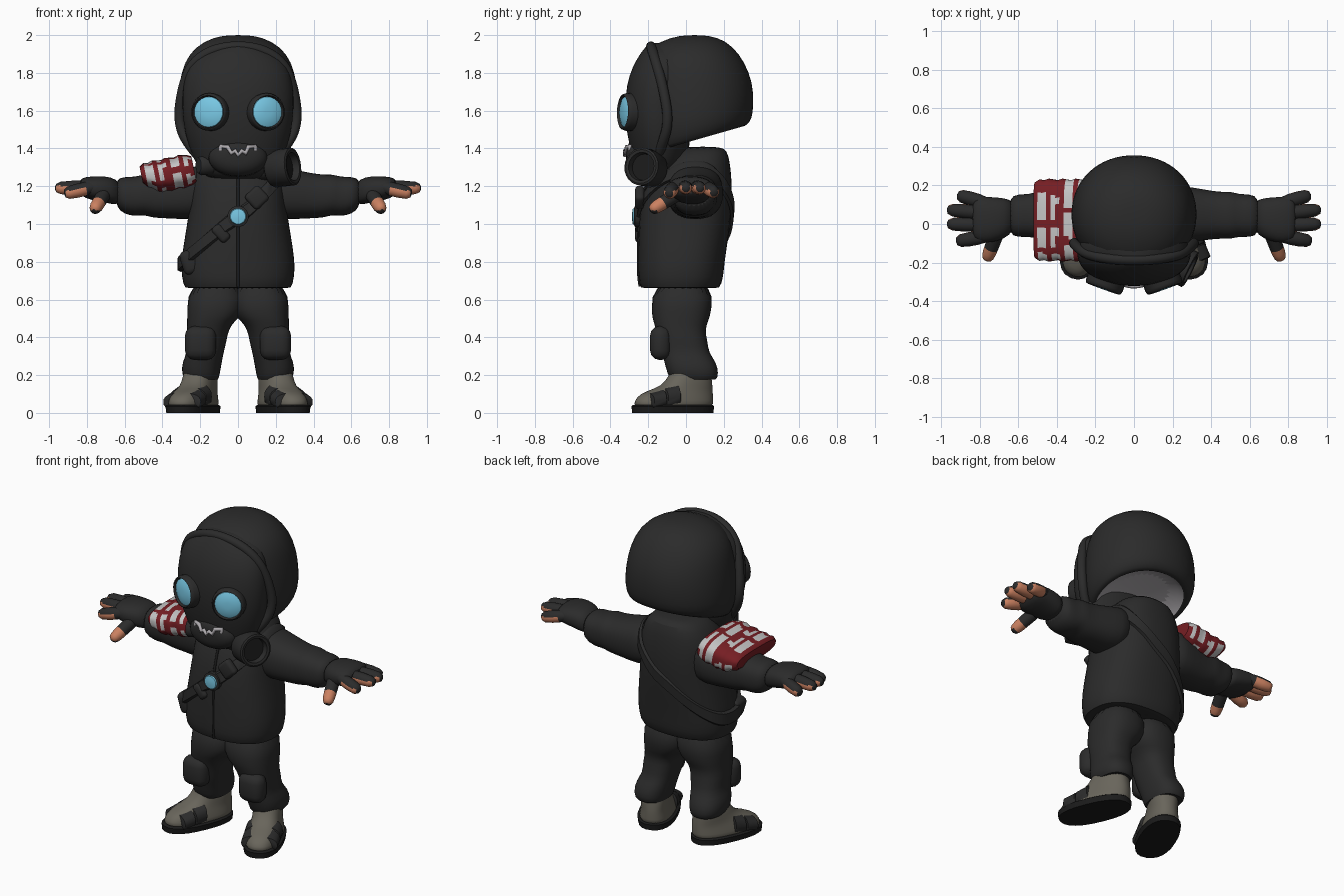
import bpy, bmesh, math
from mathutils import Vector, Matrix

if "Cube" in bpy.data.objects:
    bpy.data.objects.remove(bpy.data.objects["Cube"])


def material(name, r, g, b):
    m = bpy.data.materials.new(name)
    m.use_nodes = True
    m.diffuse_color = (r, g, b, 1)
    m.node_tree.nodes["Principled BSDF"].inputs["Base Color"].default_value = (r, g, b, 1)
    return m


CLOTH = material("dark cloth", .024, .024, .024)
BLACK = material("black rubber", .011, .011, .011)
LENS = material("sky blue glass", .19, .58, .78)
RED = material("deep red", .18, .013, .017)
WHITE = material("off white", .55, .55, .55)
SKIN = material("warm skin", .6, .22, .12)
SOCK = material("grey sock", .14, .13, .105)
LINING = material("grey lining", .42, .4, .42)


def finish(ob, mats, mirror=False, smooth=0, angle=50):
    """Give materials, modifiers and shading to an object."""
    for m in mats:
        ob.data.materials.append(m)
    if mirror:
        ob.modifiers.new("Mirror", 'MIRROR')
    if smooth:
        ob.modifiers.new("Subdivision", 'SUBSURF').levels = smooth
        ob.modifiers["Subdivision"].render_levels = smooth
    if ob.type == 'MESH':
        bpy.ops.object.select_all(action='DESELECT')
        bpy.context.view_layer.objects.active = ob
        ob.select_set(True)
        bpy.ops.object.shade_smooth_by_angle(angle=math.radians(angle))
    return ob


def add(name, data):
    ob = bpy.data.objects.new(name, data)
    bpy.context.collection.objects.link(ob)
    return ob


def skin(name, rings, mats, rule=None, loop=False, matrix=Matrix(), **opts):
    """Join rings of points; rule(centre, normal, ring) picks the material."""
    bm = bmesh.new()
    vs = [[bm.verts.new(matrix @ Vector(p)) for p in ring] for ring in rings]
    n, made = len(rings[0]), []
    for i in range(len(vs) if loop else len(vs) - 1):
        a, b = vs[i], vs[(i + 1) % len(vs)]
        for j in range(n):
            k = (j + 1) % n
            made.append((bm.faces.new((a[j], a[k], b[k], b[j])), i))
    if not loop:
        made += [(bm.faces.new(vs[0]), -1), (bm.faces.new(vs[-1]), len(vs) - 1)]
    bmesh.ops.recalc_face_normals(bm, faces=bm.faces)
    for f, i in made:
        if rule:
            f.material_index = int(rule(f.calc_center_median(), f.normal, i))
    me = bpy.data.meshes.new(name)
    bm.to_mesh(me)
    bm.free()
    return finish(add(name, me), mats, **opts)


def oval(a0, a1, b0, b1, t, power=2.4):
    """Point at angle t on a squarish oval."""
    c, s = math.cos(t), math.sin(t)
    e = 2 / power
    return ((a0 + a1) / 2 + (a1 - a0) / 2 * math.copysign(abs(c) ** e, c),
            (b0 + b1) / 2 + (b1 - b0) / 2 * math.copysign(abs(s) ** e, s))


def loft(name, axis, sections, mats, sides=24, power=2.4, **opts):
    """Sections are (position, a0, a1, b0, b1, optional tilt) along an axis."""
    rings = []
    for pos, a0, a1, b0, b1, *tilt in sections:
        ring = []
        for k in range(sides):
            a, b = oval(a0, a1, b0, b1, math.tau * k / sides, power)
            t = pos + (tilt[0] * b if tilt else 0)
            ring.append({'x': (t, a, b), 'y': (a, t, b), 'z': (a, b, t)}[axis])
        rings.append(ring)
    return skin(name, rings, mats, **opts)


def lathe(name, base, direction, profile, mats, **opts):
    """Round part from (distance, radius) pairs along a direction."""
    m = Matrix.Translation(base) @ Vector(direction).to_track_quat('Z', 'Y').to_matrix().to_4x4()
    return loft(name, 'z', [(t, -r, r, -r, r) for t, r in profile], mats, power=2, matrix=m, **opts)


def box(name, loc, size, mat, turn=0, bevel=.02, mirror=False):
    bm = bmesh.new()
    m = Matrix.Translation(loc) @ Matrix.Rotation(turn, 4, 'Y') @ Matrix.Diagonal((*size, 1))
    bmesh.ops.create_cube(bm, matrix=m)
    bmesh.ops.bevel(bm, geom=bm.edges[:], offset=bevel, segments=3, profile=.5, affect='EDGES')
    me = bpy.data.meshes.new(name)
    bm.to_mesh(me)
    bm.free()
    return finish(add(name, me), [mat], mirror)


def cord(name, points, depth, mat, kind='POLY'):
    cu = bpy.data.curves.new(name, 'CURVE')
    cu.dimensions, cu.bevel_depth, cu.bevel_resolution = '3D', depth, 3
    sp = cu.splines.new(kind)
    sp.points.add(len(points) - 1)
    for p, co in zip(sp.points, points):
        p.co = (*co, 1)
    if kind == 'NURBS':
        sp.use_endpoint_u, sp.order_u = True, 3
    return finish(add(name, cu), [mat])


# Jacket body: height, half width, front, back
body = [(.67, .25, -.2, .14), (.65, .285, -.245, .18), (.72, .3, -.255, .2), (.8, .305, -.255, .205),
        (.95, .28, -.255, .23), (1.1, .255, -.245, .245), (1.22, .255, -.21, .245),
        (1.32, .22, -.15, .235), (1.39, .17, -.08, .22), (1.41, .1, 0, .18)]
loft("jacket", 'z', [(z, -w, w, f, b) for z, w, f, b in body], [CLOTH], smooth=1)


def body_at(z):
    for lo, hi in zip(body[1:], body[2:]):
        if z <= hi[0]:
            t = (z - lo[0]) / (hi[0] - lo[0])
            return [p + (q - p) * t for p, q in zip(lo, hi)]
    return body[-1]


cord("zipper", [(0, body_at(z / 100)[2] + .004, z / 100) for z in range(67, 125, 3)], .008, BLACK)

# Diagonal sash that wraps the whole torso
sash = []
for k in range(48):
    t = math.tau * k / 48
    ring = []
    for grow, lift in ((1, -.045), (1.06, -.035), (1.06, .035), (1, .045)):
        z = 1.04 + .25 * math.cos(t) + lift
        _, w, f, b = body_at(z)
        x, y = oval(-w * grow, w * grow, f * grow, b * grow, t)
        ring.append((x, y, z))
    sash.append(ring)
skin("sash", sash, [CLOTH], loop=True)
lathe("sash_buckle_rim", (0, -.24, 1.04), (0, -1, 0), [(0, .056), (.03, .056), (.035, .046)], [CLOTH])
lathe("sash_buckle_gem", (0, -.24, 1.04), (0, -1, 0), [(.03, .046), (.042, .04), (.046, .015)], [LENS])
for x, wide in ((.1, .1), (-.09, .06)):
    box("sash_pouch", (x, -.245, 1.04 + x), (wide, .05, .1), CLOTH, -.75)
box("hip_pouch", (-.25, -.13, .8), (.1, .12, .13), CLOTH, -.3, .03)

# Sleeves and gloves
loft("sleeves", 'x', [(.14, -.1, .2, 1.04, 1.33), (.25, -.1, .2, 1.02, 1.3), (.36, -.085, .18, 1.03, 1.275),
     (.45, -.075, .165, 1.03, 1.26), (.5, -.08, .17, 1.05, 1.265), (.54, -.065, .155, 1.04, 1.25),
     (.6, -.07, .155, 1.05, 1.25), (.65, -.055, .14, 1.09, 1.24)], [CLOTH], mirror=True, smooth=1)
loft("gloves", 'x', [(.62, -.04, .12, 1.1, 1.22), (.67, -.075, .135, 1.105, 1.25), (.74, -.1, .14, 1.12, 1.255),
     (.81, -.095, .145, 1.135, 1.25), (.84, -.07, .12, 1.16, 1.235)], [CLOTH], mirror=True, smooth=1)

# Fingers: gloved on top, bare below
hand = [("little", .11, (.915, .15, 1.165)), ("ring", .055, (.968, .075, 1.19)),
        ("middle", -.005, (.968, 0, 1.19)), ("index", -.065, (.92, -.09, 1.16))]
for label, y, tip in hand:
    base = Vector((.77, y, 1.195))
    d = Vector(tip) - base
    size = d.length
    lathe(label + "_fingers", base, d, [(0, .03), (.04, .036), (size * .55, .037), (size * .85, .033),
          (size * .97, .022), (size, .008)], [CLOTH, SKIN], mirror=True,
          rule=lambda c, n, i: n.z < .35 and 0 < i < 4)
lathe("thumbs", (.715, -.06, 1.15), (.045, -.12, -.075), [(0, .038), (.08, .036), (.11, .035), (.135, .031),
      (.15, .024), (.158, .01)], [SKIN, CLOTH], mirror=True,
      rule=lambda c, n, i: i < 1 or (i > 2 and n.z < -.4))


# Patterned armband on the right arm
def patch(c, n, i):
    column = math.floor((c.y + c.z) / .04) + i // 6 * 2
    return i % 6 in (1, 2, 4) and column % 4 != 1 or i % 6 == 5 and column % 4 == 0


band = []
for k in range(13):
    shrink = .02 if k in (0, 12) else .004 * (k % 3)
    rise = max(0, 4 - k) * .014
    band.append((-.14 + .28 * k / 12, -.21 + shrink, .22 - shrink, -.092 + shrink + rise, .09 - shrink))
loft("armband", 'x', band, [RED, WHITE], sides=72, power=2.9, rule=patch,
     matrix=Matrix.Translation((-.37, .015, 1.262)) @ Matrix.Rotation(-.2, 4, 'Y'))

# Trousers and knee pads
loft("trousers", 'z', [(.19, .12, .26, -.05, .13), (.165, .105, .28, -.08, .16), (.21, .095, .3, -.1, .175),
     (.27, .085, .295, -.115, .16), (.32, .075, .27, -.13, .12), (.38, .06, .275, -.14, .115),
     (.44, .05, .27, -.16, .1), (.49, .015, .27, -.175, .12), (.53, -.04, .27, -.185, .135),
     (.7, -.04, .265, -.18, .15)], [CLOTH], mirror=True, smooth=1)
box("knee_pads", (.198, -.135, .37), (.165, .11, .18), CLOTH, 0, .05, True)

# Sandals and socks, toes turned out
foot = dict(matrix=Matrix.Translation((.238, -.07, 0)) @ Matrix.Rotation(.4, 4, 'Z'), mirror=True)
loft("sandal_soles", 'z', [(0, -.11, .11, -.225, .225), (.035, -.115, .115, -.228, .228),
     (.042, -.105, .105, -.22, .22)], [BLACK], **foot)
loft("socks", 'z', [(.03, -.1, .1, -.215, .222), (.045, -.104, .104, -.218, .226), (.085, -.096, .096, -.205, .226),
     (.115, -.088, .088, -.15, .225), (.14, -.084, .084, -.06, .222), (.2, -.084, .084, -.01, .215),
     (.25, -.07, .07, 0, .2)], [SOCK], smooth=1, **foot)
for label, y, top in (("toe", -.115, .118), ("instep", -.035, .148)):
    loft(label + "_straps", 'y', [(y - .04, -.1, .1, .01, top - .025), (y - .035, -.108, .108, .01, top - .012),
         (y + .035, -.108, .108, .01, top + .012), (y + .04, -.1, .1, .01, top)], [CLOTH], **foot)

# Hood with grey lining under the open back
hood = [(1.5, .2, -.15, .24, .3), (1.42, .265, -.2, .3, .3), (1.435, .295, -.22, .325, .28),
        (1.51, .325, -.25, .35, .12), (1.62, .328, -.26, .36, .04), (1.75, .312, -.26, .355, 0),
        (1.86, .285, -.24, .31, 0), (1.94, .225, -.19, .25, 0), (1.99, .13, -.08, .17, 0), (2, .04, .01, .08, 0)]
loft("hood", 'z', [(z, -w, w, f, b, k) for z, w, f, b, k in hood], [CLOTH, LINING], sides=32, power=2.1,
     smooth=1, rule=lambda c, n, i: i < 1)
rim = [(.17, -.16, 1.32), (.26, -.13, 1.41), (.318, -.09, 1.54), (.295, -.12, 1.72), (.24, -.16, 1.86), (.1, -.185, 1.94)]
cord("hood_rim", rim + [(-x, y, z) for x, y, z in reversed(rim)], .027, CLOTH, 'NURBS')

# Gas mask that fills the hood opening
mask = [(1.235, .13, -.2), (1.26, .19, -.25), (1.35, .24, -.285), (1.48, .285, -.315), (1.62, .298, -.325),
        (1.74, .292, -.315), (1.83, .27, -.285), (1.9, .22, -.245), (1.95, .12, -.205), (1.96, .05, -.18)]
loft("mask_face", 'z', [(z, -w, w, f, .02 if z > 1.3 else -.06) for z, w, f in mask], [CLOTH],
     sides=32, power=2.1, smooth=1)
loft("mask_muzzle", 'y', [(-.2, -.17, .17, 1.24, 1.46), (-.27, -.16, .16, 1.25, 1.45), (-.305, -.12, .12, 1.28, 1.43),
     (-.318, -.06, .06, 1.32, 1.4)], [CLOTH], power=2, smooth=1)
eye, look = (.15, -.308, 1.593), (.36, -1, .03)
lathe("eye_rims", eye, look, [(-.04, .1), (.01, .1), (.027, .094), (.03, .087), (.01, .081)], [CLOTH], mirror=True)
lathe("eye_lenses", eye, look, [(.005, .082), (.018, .08), (.028, .057), (.032, .02)], [LENS], mirror=True)
lathe("filter_canister", (.125, -.155, 1.285), (.85, -.42, .1), [(-.04, .05), (.04, .055), (.06, .09), (.075, .1),
      (.185, .1), (.19, .09), (.187, .075), (.15, .07)], [CLOTH, BLACK], rule=lambda c, n, i: i > 6, angle=35)
lathe("side_valve", (-.14, -.19, 1.31), (-1, -.4, 0), [(0, .05), (.06, .052), (.075, .04)], [CLOTH])

# Jagged grin on the muzzle
grin = [(x, -.322 + 3.2 * x * x, z) for x, z in (
    (-.09, 1.39), (-.09, 1.412), (-.055, 1.408), (-.035, 1.375), (-.015, 1.388), (0, 1.365),
    (.02, 1.388), (.04, 1.375), (.055, 1.408), (.09, 1.412), (.09, 1.39))]
cord("mask_grin", grin, .012, LINING)
